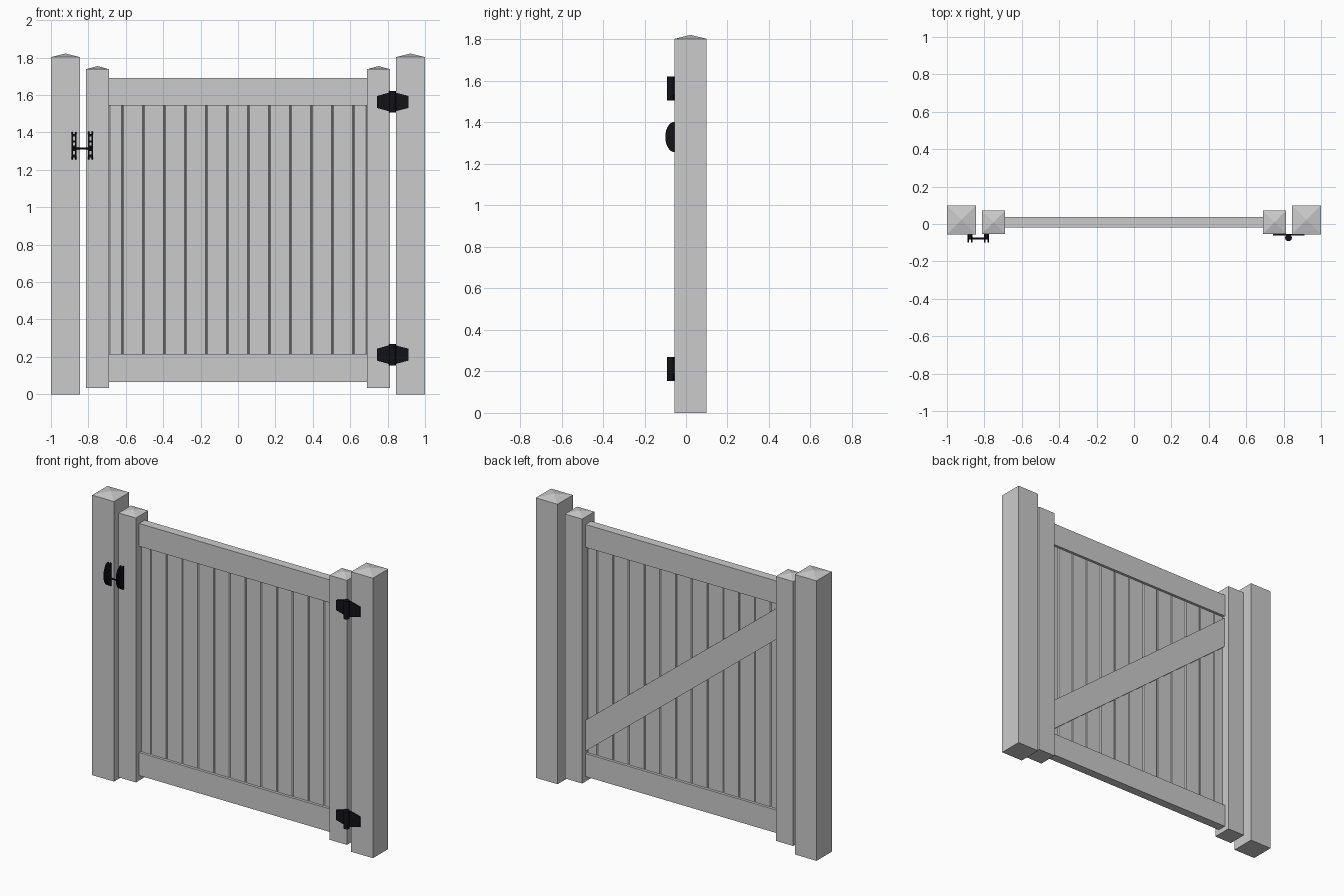
import bpy, bmesh, math

if "Cube" in bpy.data.objects:
    bpy.data.objects.remove(bpy.data.objects["Cube"])

black = bpy.data.materials.new("black_metal")
black.diffuse_color = (0.006, 0.006, 0.009, 1)
black.use_nodes = True
black.node_tree.nodes["Principled BSDF"].inputs["Base Color"].default_value = black.diffuse_color


def finish(name, bm, mat=None):
    bmesh.ops.recalc_face_normals(bm, faces=bm.faces)
    me = bpy.data.meshes.new(name)
    bm.to_mesh(me)
    bm.free()
    ob = bpy.data.objects.new(name, me)
    bpy.context.collection.objects.link(ob)
    if mat:
        me.materials.append(mat)
    return ob


def prism(bm, pts, offset):
    """Extrude a closed 3D outline along offset."""
    a = [bm.verts.new(p) for p in pts]
    b = [bm.verts.new([p[i] + offset[i] for i in range(3)]) for p in pts]
    bm.faces.new(a)
    bm.faces.new(b)
    for i in range(len(a)):
        j = (i + 1) % len(a)
        bm.faces.new((a[i], a[j], b[j], b[i]))
    return b


def block(bm, x0, x1, y0, y1, z0, z1):
    return prism(bm, [(x0, y0, z0), (x1, y0, z0), (x1, y1, z0), (x0, y1, z0)], (0, 0, z1 - z0))


def post(name, x0, x1, y0, y1, z0, z1, apex):
    """Square post with a low pyramid top."""
    bm = bmesh.new()
    top = block(bm, x0, x1, y0, y1, z0, z1)
    bmesh.ops.delete(bm, geom=[f for f in bm.faces if all(v in top for v in f.verts)], context='FACES_ONLY')
    tip = bm.verts.new(((x0 + x1) / 2, (y0 + y1) / 2, apex))
    for i in range(4):
        bm.faces.new((top[i], top[(i + 1) % 4], tip))
    finish(name, bm)


# Outer posts and gate stiles
for side, s in (("left", -1), ("right", 1)):
    xs = sorted((s * 0.845, s * 1.0))
    post(side + "_post", *xs, -0.055, 0.10, 0, 1.803, 1.822)
    xs = sorted((s * 0.69, s * 0.813))
    post(side + "_stile", *xs, -0.053, 0.071, 0.035, 1.738, 1.755)

# Rails
for name, z0, z1 in (("top_rail", 1.543, 1.69), ("bottom_rail", 0.067, 0.215)):
    bm = bmesh.new()
    block(bm, -0.69, 0.69, -0.02, 0.037, z0, z1)
    finish(name, bm)

# Vertical planks with chamfered joints
edges = [-0.69] + [-0.618 + i * 1.236 / 11 for i in range(12)] + [0.69]
c, yf, yb = 0.005, -0.003, 0.020
for i, (a, b) in enumerate(zip(edges, edges[1:])):
    bm = bmesh.new()
    outline = [(a, yf + c), (a + c, yf), (b - c, yf), (b, yf + c),
               (b, yb - c), (b - c, yb), (a + c, yb), (a, yb - c)]
    prism(bm, [(x, y, 0.20) for x, y in outline], (0, 0, 1.36))
    finish(f"plank_{i + 1}", bm)

# Diagonal brace on the back
bm = bmesh.new()
prism(bm, [(0.69, 0.020, 0.23), (0.69, 0.020, 0.43), (-0.69, 0.020, 1.53), (-0.69, 0.020, 1.33)], (0, 0.016, 0))
finish("diagonal_brace", bm)


def cylinder(name, r, length, loc, rot=(0, 0, 0), sides=20):
    bpy.ops.mesh.primitive_cylinder_add(vertices=sides, radius=r, depth=length, location=loc, rotation=rot)
    ob = bpy.context.object
    ob.name = name
    ob.data.materials.append(black)
    bpy.ops.object.shade_smooth_by_angle()


# Hinges: tapered leaves with a round barrel
for name, z in (("top_hinge", 1.563), ("bottom_hinge", 0.212)):
    bm = bmesh.new()
    half = [(0.743, -0.032), (0.808, -0.050), (0.842, -0.050), (0.912, -0.032)]
    outline = half + [(x, -h) for x, h in reversed(half)]
    prism(bm, [(x, -0.062, z + h) for x, h in outline], (0, 0.009, 0))
    finish(name + "_leaves", bm, black)
    cylinder(name + "_barrel", 0.018, 0.115, (0.826, -0.074, z))

# Latch: slotted half-round brackets joined by a rod
zc = 1.33
for name, x0, x1 in (("left", -0.889, -0.863), ("right", -0.801, -0.775)):
    bm = bmesh.new()
    arc = [(-0.053 - 0.047 * math.sin(t * math.pi / 14), zc + 0.074 * math.cos(t * math.pi / 14)) for t in range(15)]
    for x in (x0, x1 - 0.008):
        prism(bm, [(x, y, z) for y, z in arc], (0.008, 0, 0))
    for dz, h in ((0.055, 0.008), (0.022, 0.006), (-0.015, 0.014), (-0.055, 0.008)):
        block(bm, x0 + 0.002, x1 - 0.002, -0.08, -0.053, zc + dz - h, zc + dz + h)
    finish(name + "_latch_bracket", bm, black)
cylinder("latch_rod", 0.005, 0.112, (-0.832, -0.078, 1.315), (0, math.pi / 2, 0), 12)
